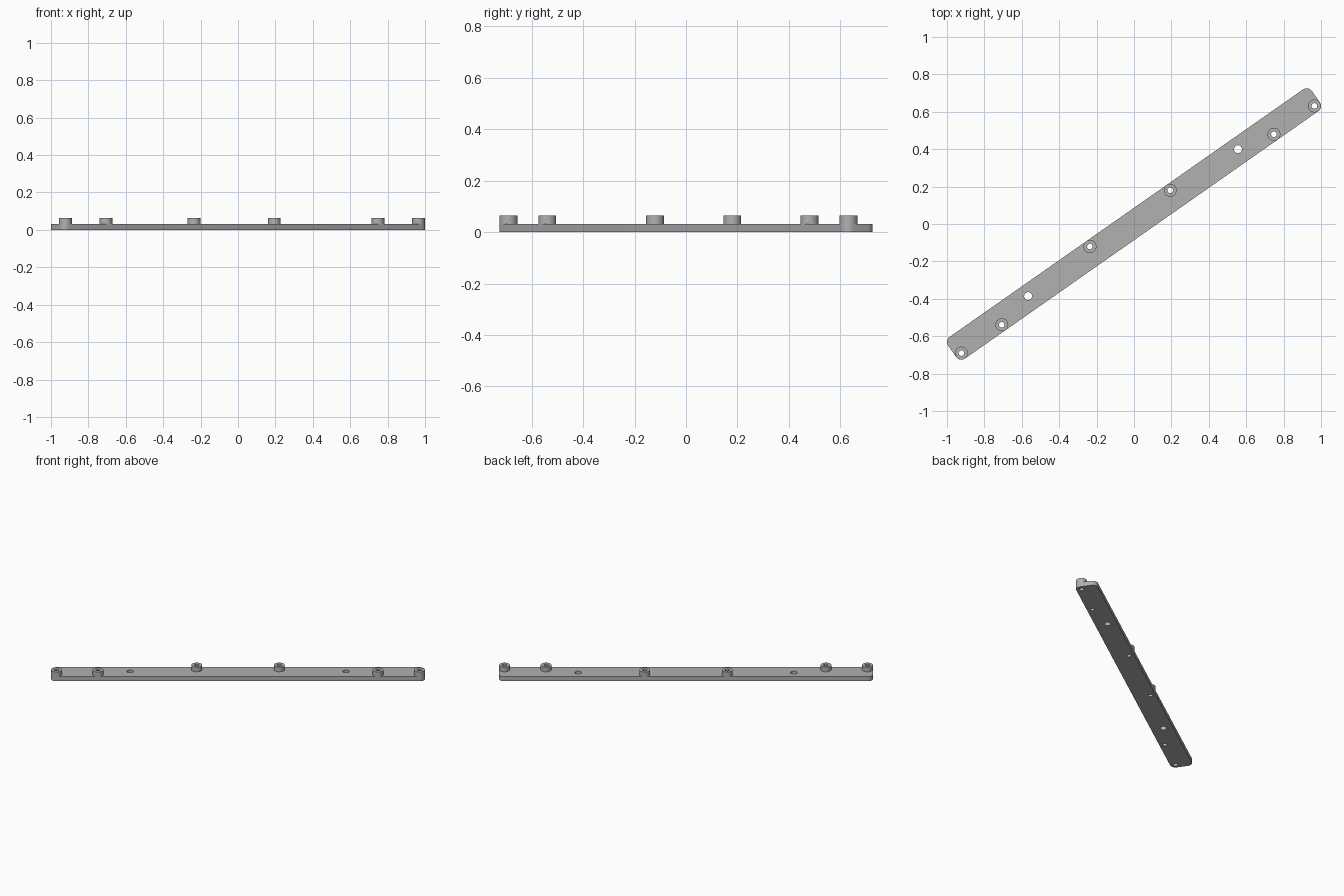
import bpy, bmesh
from math import cos, sin, pi, radians

cube = bpy.data.objects.get("Cube")
if cube:
    bpy.data.objects.remove(cube)

ANGLE = radians(35)
PLATE_Z, BOSS_Z = 0.032, 0.064
HALF_L, HALF_W, CORNER = 1.187, 0.071, 0.035
BOSS_R, BORE_R, HOLE_R = 0.0345, 0.015, 0.021

# positions along and across the bar
BOSSES = [(s * u, -0.036) for u in (1.152, 0.888) for s in (-1, 1)]
BOSSES += [(s * 0.262, 0.0365) for s in (-1, 1)]
HOLES = [(s * 0.685, 0.009) for s in (-1, 1)]

grey = bpy.data.materials.new("mid grey")
grey.use_nodes = True
grey.diffuse_color = (0.44, 0.44, 0.44, 1)
grey.node_tree.nodes["Principled BSDF"].inputs["Base Color"].default_value = grey.diffuse_color


def arc(cx, cy, r, start, end, n):
    steps = [start + (end - start) * i / n for i in range(n + 1)]
    return [(cx + r * cos(a), cy + r * sin(a)) for a in steps]


def circle(cx, cy, r, n=40):
    return arc(cx, cy, r, 0, 2 * pi, n)[:-1]


def add_prism(bm, outline, z0, z1):
    face = bm.faces.new([bm.verts.new((x, y, z0)) for x, y in outline])
    top = bmesh.ops.extrude_face_region(bm, geom=[face])["geom"]
    verts = [v for v in top if isinstance(v, bmesh.types.BMVert)]
    bmesh.ops.translate(bm, verts=verts, vec=(0, 0, z1 - z0))


def add_tube(bm, cx, cy, outer, inner, z0, z1):
    loops = [[bm.verts.new((x, y, z)) for x, y in circle(cx, cy, r)]
             for r, z in ((outer, z0), (outer, z1), (inner, z1), (inner, z0))]
    n = len(loops[0])
    for k in range(len(loops)):
        a, b = loops[k], loops[(k + 1) % len(loops)]
        for i in range(n):
            j = (i + 1) % n
            bm.faces.new((a[i], a[j], b[j], b[i]))


def finish(bm, name):
    bmesh.ops.recalc_face_normals(bm, faces=bm.faces[:])
    mesh = bpy.data.meshes.new(name)
    bm.to_mesh(mesh)
    bm.free()
    mesh.materials.append(grey)
    obj = bpy.data.objects.new(name, mesh)
    obj.rotation_euler.z = ANGLE
    bpy.context.collection.objects.link(obj)
    return obj


def smooth(obj):
    bpy.ops.object.select_all(action="DESELECT")
    obj.select_set(True)
    bpy.context.view_layer.objects.active = obj
    bpy.ops.object.shade_smooth_by_angle(angle=radians(30))


# bar with rounded corners
outline = []
for k, (sx, sy) in enumerate(((1, 1), (-1, 1), (-1, -1), (1, -1))):
    outline += arc(sx * (HALF_L - CORNER), sy * (HALF_W - CORNER), CORNER,
                   k * pi / 2, (k + 1) * pi / 2, 10)
bm = bmesh.new()
add_prism(bm, outline, 0, PLATE_Z)
bar = finish(bm, "bar")

# through holes: plain ones and those under the bosses
bm = bmesh.new()
for points, r in ((BOSSES, BORE_R), (HOLES, HOLE_R)):
    for x, y in points:
        add_prism(bm, circle(x, y, r), -0.05, 0.1)
cutter = finish(bm, "hole_cutter")
cutter.hide_render = True
cut = bar.modifiers.new("holes", "BOOLEAN")
cut.operation = "DIFFERENCE"
cut.solver = "EXACT"
cut.object = cutter
bpy.ops.object.select_all(action="DESELECT")
bpy.context.view_layer.objects.active = bar
bar.select_set(True)
bpy.ops.object.modifier_apply(modifier=cut.name)
bpy.data.objects.remove(cutter)
smooth(bar)

# hollow bosses standing on the bar
for i, (x, y) in enumerate(BOSSES):
    bm = bmesh.new()
    add_tube(bm, x, y, BOSS_R, BORE_R, PLATE_Z, BOSS_Z)
    smooth(finish(bm, f"boss_{i + 1}"))
